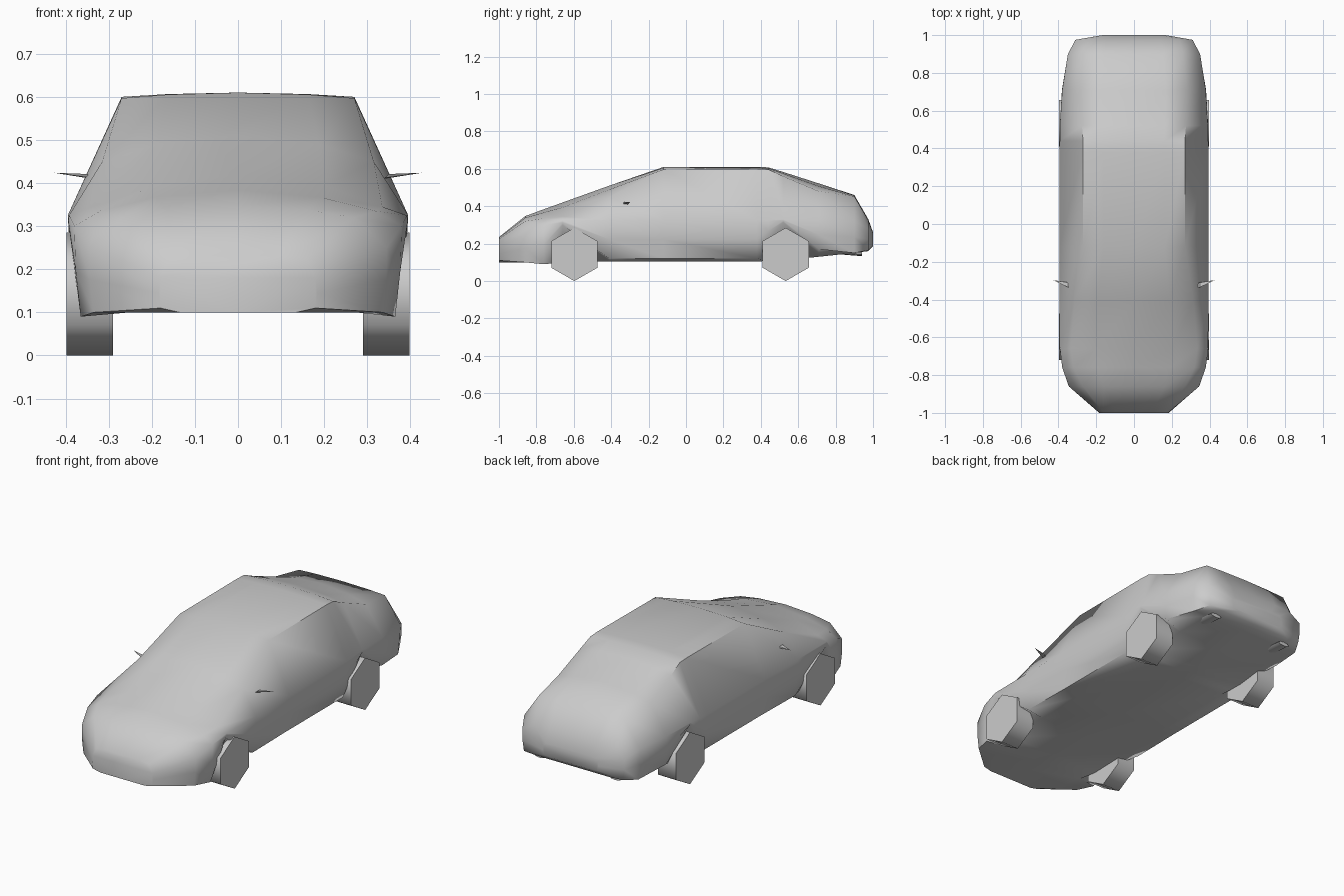
import bpy, bmesh, math
from mathutils import Vector

cube = bpy.data.objects.get("Cube")
if cube:
    bpy.data.objects.remove(cube, do_unlink=True)

# One plain paint for the whole vehicle
grey = bpy.data.materials.new("plain_grey")
grey.use_nodes = True
GREY = (0.6, 0.6, 0.6, 1)
grey.diffuse_color = GREY
grey.node_tree.nodes["Principled BSDF"].inputs["Base Color"].default_value = GREY


def finish(bm, name, smooth_angle=None):
    """Turn a bmesh into a named, painted and shaded object."""
    bmesh.ops.recalc_face_normals(bm, faces=bm.faces)
    mesh = bpy.data.meshes.new(name)
    bm.to_mesh(mesh)
    bm.free()
    mesh.materials.append(grey)
    obj = bpy.data.objects.new(name, mesh)
    bpy.context.collection.objects.link(obj)
    if smooth_angle:
        bpy.ops.object.select_all(action='DESELECT')
        obj.select_set(True)
        bpy.context.view_layer.objects.active = obj
        bpy.ops.object.shade_smooth_by_angle(angle=math.radians(smooth_angle))
    return obj


# Body stations: y, crown height, roof edge x z, belt x z, sill x z, floor height
STATIONS = [
    (-1, .235, .16, .225, .18, .18, .18, .11, .1),
    (-.86, .347, .27, .32, .345, .25, .335, .1, .1),
    (-.76, .384, .32, .335, .38, .3, .365, .09, .1),
    (-.66, .42, .335, .345, .392, .325, .388, .3, .1),
    (-.41, .51, .315, .45, .395, .325, .375, .12, .105),
    (-.12, .61, .27, .597, .395, .325, .37, .12, .105),
    (.38, .61, .27, .6, .395, .325, .37, .12, .105),
    (.44, .608, .27, .597, .393, .325, .38, .21, .107),
    (.52, .583, .275, .56, .391, .33, .386, .315, .11),
    (.71, .522, .28, .48, .38, .325, .375, .17, .13),
    (.9, .46, .26, .452, .35, .32, .34, .15, .15),
    (.975, .33, .24, .325, .31, .28, .3, .165, .16),
    (1, .26, .15, .255, .165, .24, .16, .19, .185),
]


def half_section(y, crown, roof_x, roof_z, belt_x, belt_z, sill_x, sill_z, floor):
    """Points from the crown, down the flank, to the middle of the floor."""
    bulge = crown + (roof_z - crown) * .35
    mid_x, mid_z = (belt_x + sill_x) / 2 + .004, (belt_z + sill_z) / 2
    points = [(0, crown), (roof_x * .6, bulge), (roof_x, roof_z), (belt_x, belt_z),
              (mid_x, mid_z), (sill_x, sill_z), (sill_x * .75, floor), (0, floor)]
    return [Vector((x, y, z)) for x, z in points]


def build_body():
    bm = bmesh.new()
    rings = []
    for station in STATIONS:
        half = half_section(*station)
        mirrored = [Vector((-p.x, p.y, p.z)) for p in half[-2:0:-1]]
        rings.append([bm.verts.new(p) for p in half + mirrored])
    count = len(rings[0])
    for a, b in zip(rings, rings[1:]):
        for i in range(count):
            j = (i + 1) % count
            bm.faces.new((a[i], a[j], b[j], b[i]))
    # Close nose and tail
    bm.faces.new(rings[0])
    bm.faces.new(rings[-1])
    return finish(bm, "body", 55)


def build_wheel(name, side, y):
    """Six-sided wheel standing on one corner."""
    radius, inner, outer = .1425, .29, .398
    bm = bmesh.new()
    loops = []
    for x in (inner, outer):
        loop = []
        for i in range(6):
            t = math.tau * i / 6
            loop.append(bm.verts.new((side * x, y + radius * math.sin(t),
                                      radius + radius * math.cos(t))))
        loops.append(loop)
    for i in range(6):
        j = (i + 1) % 6
        bm.faces.new((loops[0][i], loops[0][j], loops[1][j], loops[1][i]))
    for loop in loops:
        bm.faces.new(loop)
    # The tread is rounded, the side walls stay flat
    return finish(bm, name, 65)


def build_mirror(name, side):
    """Thin pointed blade reaching out from the door."""
    bm = bmesh.new()
    base = [(.34, -.335, .412), (.34, -.31, .41), (.35, -.31, .42), (.35, -.335, .421)]
    tip = bm.verts.new((side * .428, -.297, .424))
    verts = [bm.verts.new((side * x, y, z)) for x, y, z in base]
    bm.faces.new(verts)
    for i in range(4):
        bm.faces.new((verts[i], verts[(i + 1) % 4], tip))
    return finish(bm, name)


def build_exhaust(name, side):
    """Flattened pipe sloping down below the tail."""
    bm = bmesh.new()
    bmesh.ops.create_cone(bm, cap_ends=True, segments=8, radius1=.035,
                          radius2=.035, depth=.16)
    for v in bm.verts:
        x, y, z = v.co
        v.co = (side * .23 + x, .86 + z, .15 + y * .3 - z * .08)
    return finish(bm, name, 50)


build_body()
for side, label in ((1, "left"), (-1, "right")):
    build_wheel("front_wheel_" + label, side, -.597)
    build_wheel("rear_wheel_" + label, side, .533)
    build_mirror("mirror_" + label, side)
    build_exhaust("exhaust_" + label, side)
